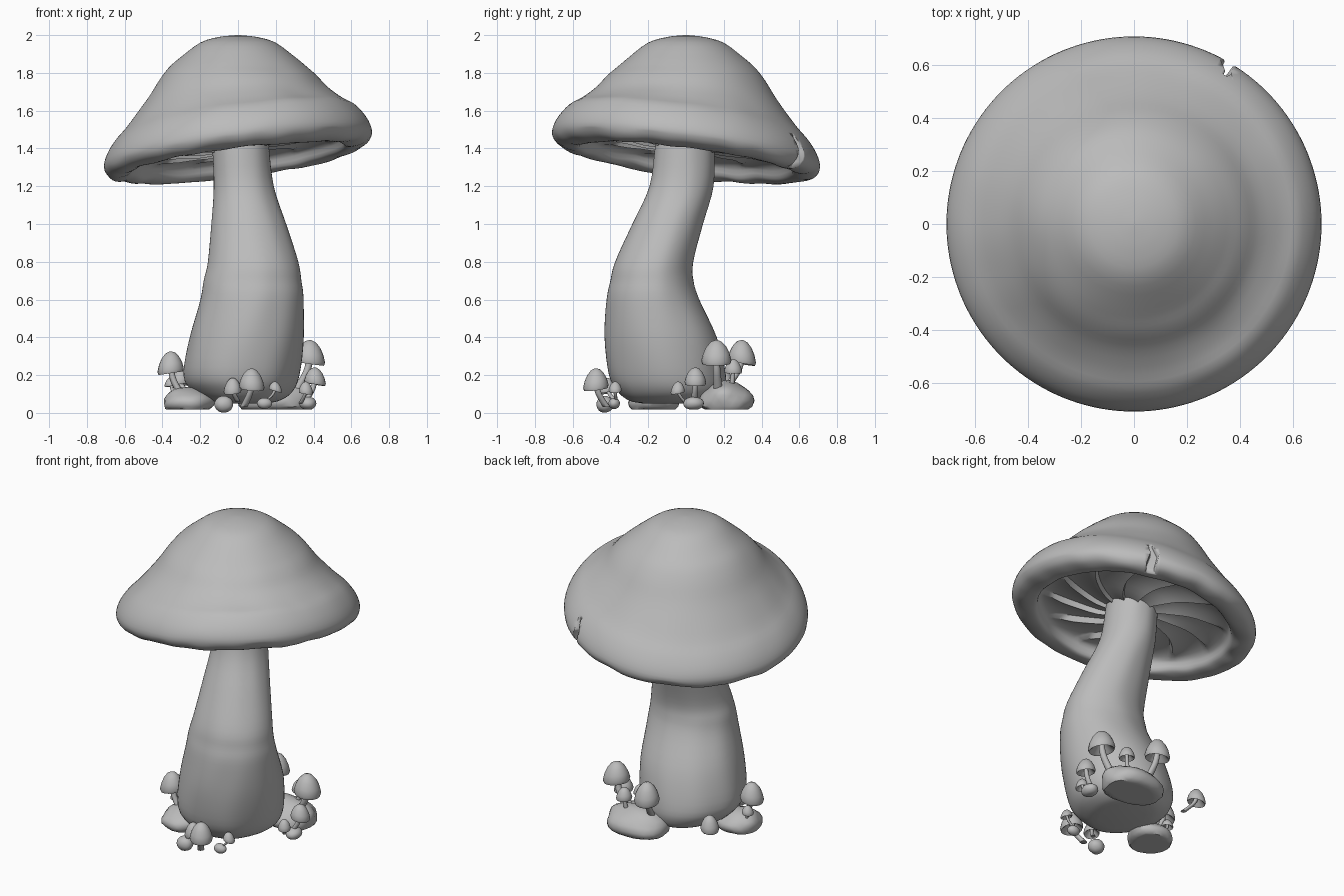
import bpy, bmesh, math
from mathutils import Vector, noise

cube = bpy.data.objects.get("Cube")
if cube:
    bpy.data.objects.remove(cube)

gray = bpy.data.materials.new("plain_gray")
gray.use_nodes = True
gray.diffuse_color = (0.5, 0.5, 0.5, 1)
gray.node_tree.nodes["Principled BSDF"].inputs["Base Color"].default_value = (0.5, 0.5, 0.5, 1)


def add_object(name, bm, angle=50):
    bmesh.ops.recalc_face_normals(bm, faces=bm.faces)
    mesh = bpy.data.meshes.new(name)
    bm.to_mesh(mesh)
    bm.free()
    mesh.materials.append(gray)
    obj = bpy.data.objects.new(name, mesh)
    bpy.context.collection.objects.link(obj)
    bpy.ops.object.select_all(action="DESELECT")
    obj.select_set(True)
    bpy.context.view_layer.objects.active = obj
    bpy.ops.object.shade_smooth_by_angle(angle=math.radians(angle))
    return obj


def loft(bm, rings):
    """Skin closed rings of points, capping both ends."""
    loops = [[bm.verts.new(p) for p in ring] for ring in rings]
    n = len(loops[0])
    for a, b in zip(loops, loops[1:]):
        for i in range(n):
            bm.faces.new((a[i], a[(i + 1) % n], b[(i + 1) % n], b[i]))
    bm.faces.new(loops[0])
    bm.faces.new(loops[-1])


def circle(n):
    return [(math.cos(t), math.sin(t)) for t in (2 * math.pi * i / n for i in range(n))]


def spline(points, steps):
    """Smooth interpolation through a short list of profile points."""
    pts = [Vector(p) for p in points]
    ext = [2 * pts[0] - pts[1]] + pts + [2 * pts[-1] - pts[-2]]
    out = []
    for i in range(len(pts) - 1):
        a, b, c, d = ext[i:i + 4]
        for s in range(steps):
            t = s / steps
            out.append(0.5 * (2 * b + (c - a) * t + (2 * a - 5 * b + 4 * c - d) * t * t
                              + (3 * b - a - 3 * c + d) * t ** 3))
    return out + [pts[-1]]


# Main cap: lathed profile with a leaning brim and swirling folds beneath
TILT = 0.127
LIP = 0.55
SEGMENTS = 144
FOLDS = 12
profile = spline([(0.01, 2.0), (0.1, 1.99), (0.2, 1.96), (0.3, 1.885), (0.37, 1.825),
                  (0.42, 1.77), (0.48, 1.69), (0.57, 1.595), (0.64, 1.53), (0.69, 1.46),
                  (0.71, 1.395), (0.69, 1.35), (0.65, 1.33), (0.6, 1.328), (0.565, 1.345),
                  (0.545, 1.40), (0.46, 1.43), (0.32, 1.43), (0.18, 1.41), (0.05, 1.40)], 3)
rim_index = max(range(len(profile)), key=lambda k: profile[k].x)
rings = []
for k, (r, z) in enumerate(profile):
    under = k > rim_index
    ring = []
    for i in range(SEGMENTS):
        t = 2 * math.pi * i / SEGMENTS
        if under and r < LIP:
            t -= 1.3 * (LIP - r)
        x, y = r * math.cos(t), r * math.sin(t)
        if not under:
            lean = min(1, max(0, (r - 0.36) / 0.25))
            bump = 0.006 * noise.noise((x * 5, y * 5, z * 5)) * min(1, r * 2)
        elif r < LIP:
            lean = 1
            fold = i * FOLDS / SEGMENTS % 1
            bump = -0.04 * fold ** 2 * min(1, (LIP - r) * 9) * min(1, r * 4)
        else:
            lean = 1
            bump = 0.012 * noise.noise((x * 7, y * 7, z * 3))
        ring.append((x, y, z + TILT * (x - y) * lean + bump))
    rings.append(ring)
bm = bmesh.new()
loft(bm, rings)
cap = add_object("main_cap", bm, 50)

# Jagged crack through the cap rim
bm = bmesh.new()
out = Vector((0.51, 0.86, 0))
side = Vector((-0.86, 0.51, 0))
crack = []
for z, shift, width, inner in [(1.2, 0.0, 0.045, 0.65), (1.33, -0.012, 0.04, 0.64),
                               (1.4, 0.008, 0.034, 0.65), (1.46, -0.015, 0.02, 0.66),
                               (1.53, 0.01, 0.004, 0.66)]:
    crack.append([out * d + side * (shift + w) + Vector((0, 0, z))
                  for d, w in ((inner, -width * 0.6), (0.8, -width),
                               (0.8, width), (inner, width * 0.6))])
loft(bm, crack)
cutter = add_object("crack_cutter", bm)
cutter.hide_render = True
cutter.hide_set(True)
cut = cap.modifiers.new("crack", "BOOLEAN")
cut.object = cutter
cut.solver = "EXACT"
cap.modifiers.move(len(cap.modifiers) - 1, 0)

# Main stem: swollen below, bending back up into the cap
stem = spline([(0.05, 0.03, 0.12, -0.07, 0.16), (0.065, 0.03, 0.19, -0.07, 0.23),
               (0.11, 0.025, 0.26, -0.08, 0.28), (0.2, 0.018, 0.305, -0.1, 0.31),
               (0.4, 0.047, 0.303, -0.133, 0.297), (0.6, 0.074, 0.274, -0.175, 0.245),
               (0.7, 0.077, 0.258, -0.18, 0.22), (0.8, 0.08, 0.237, -0.167, 0.207),
               (1.0, 0.057, 0.198, -0.097, 0.187), (1.2, 0.03, 0.16, -0.025, 0.17),
               (1.4, 0.015, 0.15, -0.007, 0.157), (1.5, 0.01, 0.15, 0, 0.15)], 4)
rings = []
for z, cx, rx, cy, ry in stem:
    ring = []
    for c, s in circle(64):
        k = 1 + 0.02 * noise.noise((c * 2, s * 2, z * 3))
        ring.append((cx + rx * c * k, cy + ry * s * k, z))
    rings.append(ring)
bm = bmesh.new()
loft(bm, rings)
add_object("main_stem", bm, 60)


# Small mushrooms: bell cap on a curved stem
def small_mushroom(name, top, width, height, base):
    top, base = Vector(top), Vector(base)
    r = width / 2
    lean = (top - base) * 0.25
    bm = bmesh.new()
    bell = [(0.08, 0), (0.36, 0.07), (0.66, 0.28), (0.88, 0.57), (1, 0.86),
            (0.93, 1), (0.75, 0.93), (0.4, 0.65), (0.1, 0.55)]
    loft(bm, [[(top.x + f * r * c - lean.x * d * height * 2,
                top.y + f * r * s - lean.y * d * height * 2,
                top.z - d * height - 0.6 * (lean.x * c + lean.y * s) * f) for c, s in circle(20)]
              for f, d in bell])
    neck = top - Vector((0, 0, height * 0.45))
    bend = Vector((neck.x * 0.75 + base.x * 0.25, neck.y * 0.75 + base.y * 0.25,
                   (neck.z + base.z) / 2))
    path = spline([base, bend, neck], 4)
    loft(bm, [[p + Vector((c, s, 0)) * r * (0.3 - 0.1 * i / 8) for c, s in circle(12)]
              for i, p in enumerate(path)])
    add_object(name, bm, 60)


small_mushroom("left_mushroom", (-0.36, -0.16, 0.325), 0.14, 0.115, (-0.29, -0.16, 0.08))
small_mushroom("left_bud", (-0.355, -0.12, 0.19), 0.07, 0.05, (-0.33, -0.13, 0.08))
small_mushroom("rear_left_mushroom", (-0.31, 0.2, 0.235), 0.11, 0.09, (-0.25, 0.15, 0.09))
small_mushroom("right_tall_mushroom", (0.385, 0.16, 0.385), 0.16, 0.125, (0.31, 0.17, 0.12))
small_mushroom("right_bud", (0.265, 0.25, 0.285), 0.095, 0.075, (0.25, 0.24, 0.13))
small_mushroom("rear_mushroom", (0.07, 0.3, 0.385), 0.15, 0.125, (0.09, 0.22, 0.14))
small_mushroom("right_mushroom", (0.41, 0.05, 0.24), 0.115, 0.09, (0.35, 0.04, 0.05))
small_mushroom("right_low_mushroom", (0.36, -0.045, 0.165), 0.075, 0.06, (0.33, 0.0, 0.05))
small_mushroom("front_mushroom", (0.075, -0.48, 0.235), 0.135, 0.11, (0.03, -0.42, 0.03))
small_mushroom("front_left_mushroom", (-0.03, -0.42, 0.185), 0.095, 0.08, (0.0, -0.37, 0.06))
small_mushroom("front_right_bud", (0.2, -0.375, 0.165), 0.07, 0.05, (0.13, -0.37, 0.05))


# Stones and round buttons at the foot
def stone(name, center, size, rough=0.2, floor=0.018):
    bm = bmesh.new()
    bmesh.ops.create_icosphere(bm, subdivisions=3, radius=1)
    for v in bm.verts:
        p = v.co * (1 + rough * noise.noise(v.co * 1.3 + Vector(center) * 9))
        v.co = [c + s * q for c, s, q in zip(center, size, p)]
        v.co.z = max(v.co.z, floor)
    add_object(name, bm, 40)


stone("rear_stone", (0.195, 0.215, 0.065), (0.2, 0.14, 0.11), 0.15)
stone("left_stone", (-0.265, -0.165, 0.055), (0.135, 0.135, 0.075), 0.15)
stone("front_button", (-0.075, -0.43, 0.045), (0.05, 0.045, 0.045), 0.05, 0)
stone("front_right_button", (0.14, -0.38, 0.05), (0.04, 0.03, 0.03), 0.05, 0)
stone("right_button", (0.37, 0.04, 0.05), (0.045, 0.055, 0.035), 0.05)
